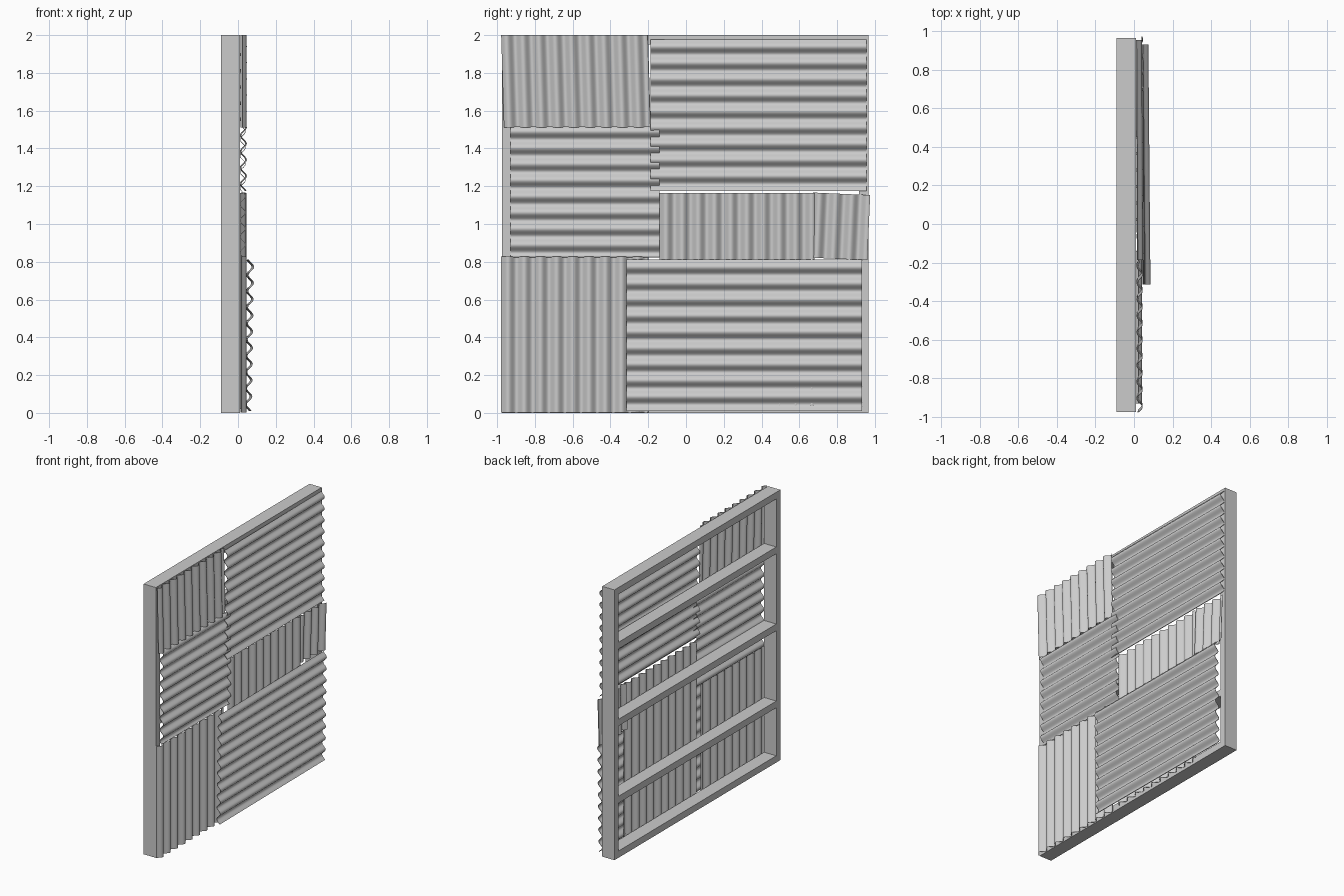
import bpy, bmesh, math

if "Cube" in bpy.data.objects:
    bpy.data.objects.remove(bpy.data.objects["Cube"])

PERIOD, AMP = 0.0857, 0.0145


def box(name, x, y, z):
    """Box from (min, max) pairs on each axis."""
    bm = bmesh.new()
    bmesh.ops.create_cube(bm, size=1)
    for v in bm.verts:
        v.co = [r[0] if c < 0 else r[1] for c, r in zip(v.co, (x, y, z))]
    me = bpy.data.meshes.new(name)
    bm.to_mesh(me)
    bm.free()
    ob = bpy.data.objects.new(name, me)
    bpy.context.collection.objects.link(ob)
    return ob


def sheet(name, y, z, x, peak, horizontal=False, rot=(0, 0, 0), shear=0.0):
    """Corrugated metal sheet; peak = world position of one ridge."""
    cy, cz = sum(y) / 2, sum(z) / 2
    across, along = (z, y) if horizontal else (y, z)
    w, l = across[1] - across[0], along[1] - along[0]
    n = round(w / PERIOD * 12)
    bm = bmesh.new()
    prev = None
    for i in range(n + 1):
        c = -w / 2 + w * i / n
        world = c + (cz if horizontal else cy)
        h = AMP * math.cos(2 * math.pi * (world - peak) / PERIOD)
        row = []
        for a in (-l / 2, l / 2):
            co = (h, a, c) if horizontal else (h, c + shear * a, a)
            row.append(bm.verts.new(co))
        if prev:
            bm.faces.new((prev[0], row[0], row[1], prev[1]))
        prev = row
    for f in bm.faces:
        f.smooth = True
    bmesh.ops.recalc_face_normals(bm, faces=bm.faces)
    me = bpy.data.meshes.new(name)
    bm.to_mesh(me)
    bm.free()
    ob = bpy.data.objects.new(name, me)
    bpy.context.collection.objects.link(ob)
    ob.location = (x, cy, cz)
    ob.rotation_euler = [math.radians(r) for r in rot]
    mod = ob.modifiers.new("thickness", "SOLIDIFY")
    mod.thickness, mod.offset = 0.003, 0
    bpy.context.view_layer.objects.active = ob
    ob.select_set(True)
    bpy.ops.object.modifier_apply(modifier=mod.name)
    bpy.ops.object.shade_smooth_by_angle(angle=math.radians(40))
    ob.select_set(False)
    return ob


# timber frame: two posts and five rails
X = (-0.09, 0.01)
box("post_left", X, (-0.975, -0.927), (0, 2))
box("post_right", X, (0.917, 0.965), (0, 2))
for i, zc in enumerate((0.025, 0.43, 1.0, 1.57, 1.975)):
    box(f"rail_{i + 1}", X, (-0.927, 0.917), (zc - 0.025, zc + 0.025))

# patchwork of corrugated sheets
sheet("sheet_top_left", (-0.97, -0.195), (1.51, 2.0), 0.029, -0.60, shear=-0.03)
sheet("sheet_top_right", (-0.187, 0.955), (1.175, 1.975), 0.028, 1.94, True, rot=(0, 0, 0.3))
sheet("sheet_middle_left", (-0.93, -0.14), (0.825, 1.515), 0.025, 1.49, True)
sheet("sheet_bottom_left", (-0.978, -0.20), (0.002, 0.828), 0.029, -0.77)
sheet("sheet_centre_long", (-0.14, 0.68), (0.02, 1.165), 0.025, -0.02)
sheet("sheet_small_patch", (0.665, 0.967), (0.815, 1.16), 0.030, 0.70, rot=(-2.5, 0, 0))
sheet("sheet_bottom_right", (-0.315, 0.932), (0.01, 0.81), 0.059, 0.773, True,
      rot=(0, 0.8, 0.5))
